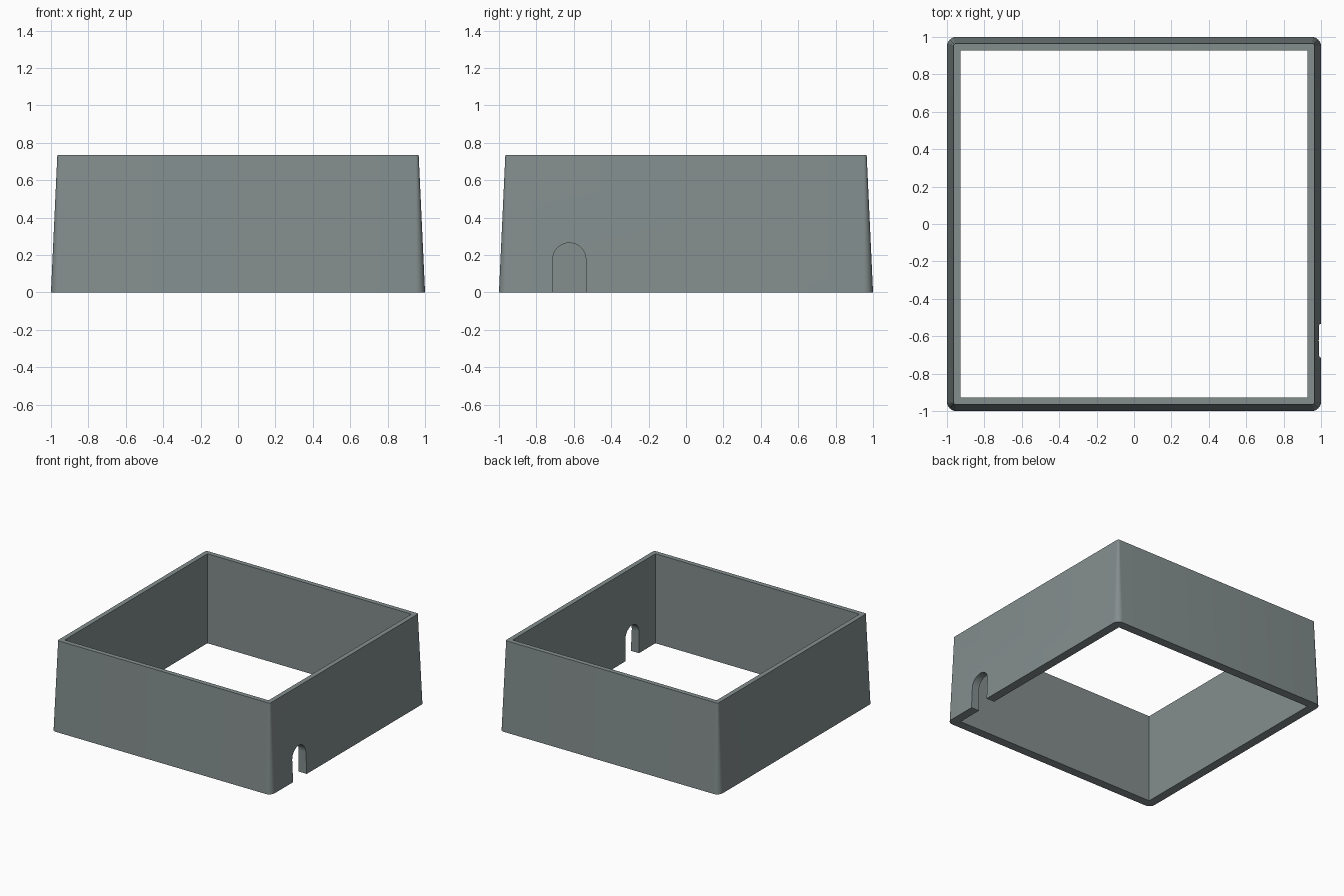
import bpy, bmesh, math

if "Cube" in bpy.data.objects:
    bpy.data.objects.remove(bpy.data.objects["Cube"])

HEIGHT = 0.735
INNER = 0.927


def rounded_square(half, radius, z, steps=8):
    """Points of a square outline with rounded corners."""
    pts = []
    c = half - radius
    for k, (sx, sy) in enumerate([(1, 1), (-1, 1), (-1, -1), (1, -1)]):
        for i in range(steps + 1):
            a = math.pi / 2 * (k + i / steps)
            pts.append((sx * c + radius * math.cos(a), sy * c + radius * math.sin(a), z))
    return pts


def prism(name, bottom, top):
    """Closed solid between two matching outlines."""
    bm = bmesh.new()
    lo = [bm.verts.new(p) for p in bottom]
    hi = [bm.verts.new(p) for p in top]
    n = len(lo)
    for i in range(n):
        j = (i + 1) % n
        bm.faces.new((lo[i], lo[j], hi[j], hi[i]))
    bm.faces.new(lo[::-1])
    bm.faces.new(hi)
    bmesh.ops.recalc_face_normals(bm, faces=bm.faces)
    mesh = bpy.data.meshes.new(name)
    bm.to_mesh(mesh)
    bm.free()
    obj = bpy.data.objects.new(name, mesh)
    bpy.context.collection.objects.link(obj)
    return obj


# Tapered outer body with rounded vertical corners
frame = prism("square_frame",
              rounded_square(1.0, 0.05, 0.0),
              rounded_square(0.966, 0.016, HEIGHT))
grey = bpy.data.materials.new("slate grey")
grey.diffuse_color = (0.23, 0.27, 0.27, 1.0)
grey.use_nodes = True
grey.node_tree.nodes["Principled BSDF"].inputs["Base Color"].default_value = grey.diffuse_color
frame.data.materials.append(grey)

# Straight square opening through the middle
square = [(INNER, INNER), (-INNER, INNER), (-INNER, -INNER), (INNER, -INNER)]
opening = prism("opening_cutter",
                [(x, y, -0.2) for x, y in square],
                [(x, y, HEIGHT + 0.2) for x, y in square])

# Arched cable slot in the right wall
r, cy, cz = 0.0885, -0.624, 0.176
arch = [(cy - r, -0.1), (cy + r, -0.1)]
arch += [(cy + r * math.cos(math.pi * i / 24), cz + r * math.sin(math.pi * i / 24))
         for i in range(25)]
slot = prism("slot_cutter",
             [(0.8, y, z) for y, z in arch],
             [(1.2, y, z) for y, z in arch])

# Cut both openings
bpy.context.view_layer.objects.active = frame
frame.select_set(True)
for cutter in (opening, slot):
    mod = frame.modifiers.new(cutter.name, 'BOOLEAN')
    mod.operation = 'DIFFERENCE'
    mod.solver = 'EXACT'
    mod.object = cutter
    bpy.ops.object.modifier_apply(modifier=mod.name)
    bpy.data.objects.remove(cutter)

bpy.ops.object.shade_smooth_by_angle(angle=math.radians(30))
